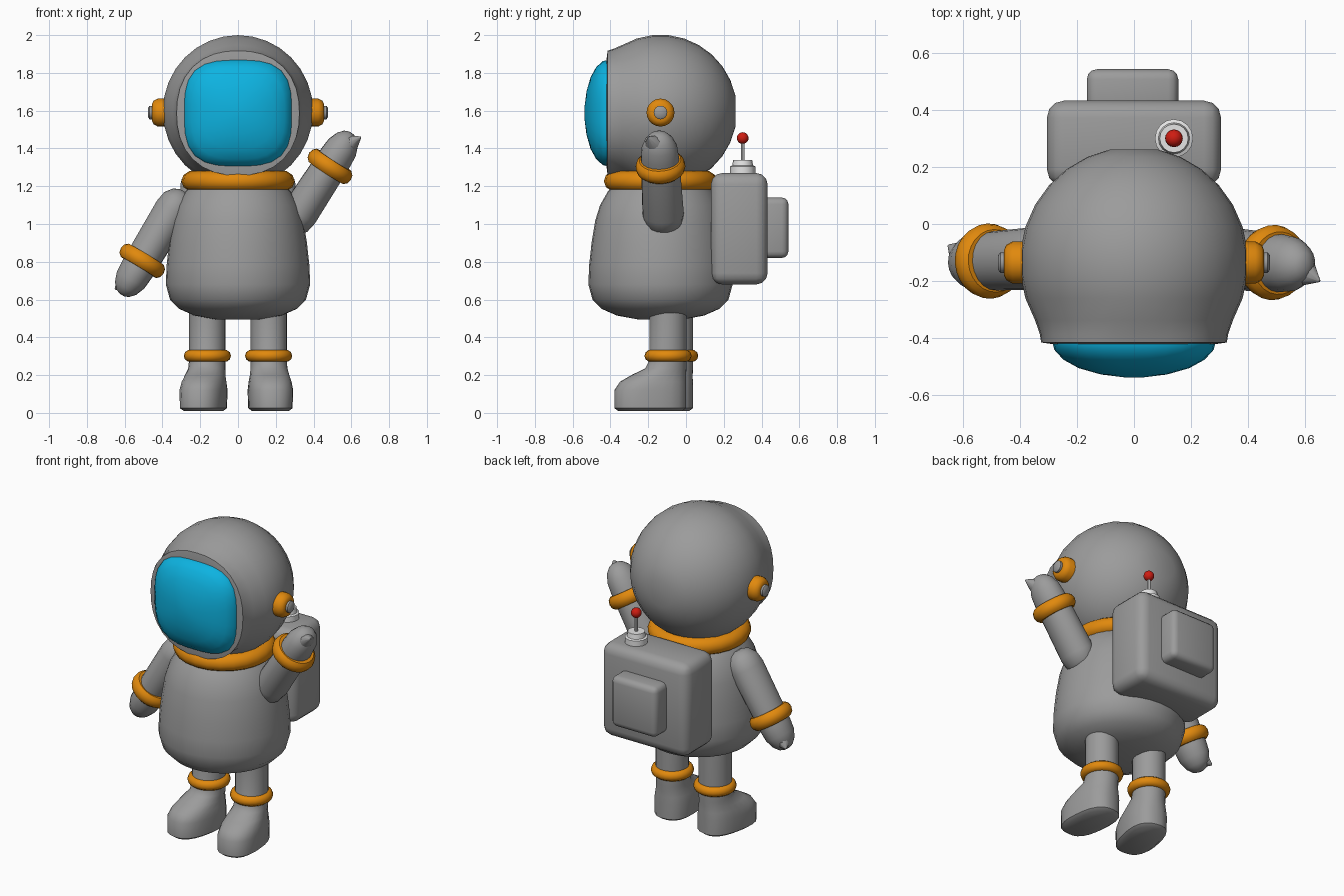
import bpy, bmesh
from math import pi, sin, cos, radians
from mathutils import Vector, Matrix

cube = bpy.data.objects.get("Cube")
if cube:
    bpy.data.objects.remove(cube)


def material(name, rgb):
    m = bpy.data.materials.new(name)
    m.use_nodes = True
    m.diffuse_color = (*rgb, 1)
    m.node_tree.nodes["Principled BSDF"].inputs["Base Color"].default_value = (*rgb, 1)
    return m


GREY = material("suit grey", (0.33, 0.33, 0.33))
ORANGE = material("trim orange", (0.75, 0.25, 0.004))
BLUE = material("visor blue", (0.004, 0.45, 0.75))
WHITE = material("antenna white", (0.78, 0.78, 0.78))
RED = material("antenna red", (0.62, 0.012, 0.006))
DEPTH = -0.135          # y of the head and body axis
ALONG_FRONT = Matrix.Rotation(pi / 2, 4, 'X')    # local z points to -y


def finish(bm, name, mat, matrix=Matrix(), angle=40):
    bmesh.ops.recalc_face_normals(bm, faces=bm.faces)
    mesh = bpy.data.meshes.new(name)
    bm.to_mesh(mesh)
    bm.free()
    mesh.transform(matrix)
    mesh.materials.append(mat)
    ob = bpy.data.objects.new(name, mesh)
    bpy.context.collection.objects.link(ob)
    bpy.ops.object.select_all(action='DESELECT')
    ob.select_set(True)
    bpy.context.view_layer.objects.active = ob
    bpy.ops.object.shade_smooth_by_angle(angle=radians(angle))
    return ob


def loft(name, rings, mat, matrix=Matrix(), sides=24):
    """Skin rings of (height, half width, half depth, depth shift, squareness)."""
    bm = bmesh.new()
    loops = []
    for h, rx, ry, shift, power in rings:
        loop = []
        for i in range(sides):
            c, s = cos(2 * pi * i / sides), sin(2 * pi * i / sides)
            k = (abs(c) ** power + abs(s) ** power) ** (-1 / power)
            loop.append(bm.verts.new((rx * k * c, shift + ry * k * s, h)))
        loops.append(loop)
    for a, b in zip(loops, loops[1:]):
        for i in range(sides):
            j = (i + 1) % sides
            bm.faces.new((a[i], a[j], b[j], b[i]))
    bm.faces.new(loops[0])
    bm.faces.new(loops[-1])
    return finish(bm, name, mat, matrix)


def ring(name, major, tube, half_height, mat, matrix):
    """Band with an oval cross-section around local z."""
    bm = bmesh.new()
    n, m = 24, 10
    grid = [[bm.verts.new(((major + tube * cos(q)) * cos(p),
                           (major + tube * cos(q)) * sin(p), half_height * sin(q)))
             for q in (2 * pi * j / m for j in range(m))]
            for p in (2 * pi * i / n for i in range(n))]
    for i in range(n):
        for j in range(m):
            a, b, k = grid[i], grid[(i + 1) % n], (j + 1) % m
            bm.faces.new((a[j], b[j], b[k], a[k]))
    return finish(bm, name, mat, matrix)


def box(name, size, center, bevel, mat):
    bm = bmesh.new()
    bmesh.ops.create_cube(bm, size=1)
    bmesh.ops.scale(bm, vec=size, verts=bm.verts)
    bmesh.ops.bevel(bm, geom=bm.edges[:], offset=bevel, segments=3,
                    profile=0.5, affect='EDGES')
    return finish(bm, name, mat, Matrix.Translation(center))


def ball(name, radius, center, mat):
    bm = bmesh.new()
    bmesh.ops.create_uvsphere(bm, u_segments=16, v_segments=10, radius=radius)
    return finish(bm, name, mat, Matrix.Translation(center))


# Pear-shaped body
loft("body", [(z, r, r, 0, 2) for z, r in (
    (0.495, 0.12), (0.515, 0.23), (0.55, 0.31), (0.60, 0.36), (0.68, 0.382),
    (0.78, 0.378), (0.90, 0.365), (1.02, 0.345), (1.10, 0.32), (1.17, 0.28),
    (1.24, 0.22))], GREY, Matrix.Translation((0, DEPTH, 0)), 32)

# Helmet: a ball that runs forward into a flat rim
rings = []
for i in range(1, 11):
    a = radians(12 * i)
    rings.append((-0.405 * cos(a), 0.4 * sin(a), 0.405 * sin(a), 0, 2))
rings += [(0.25, 0.33, 0.335, -0.005, 2.2), (0.28, 0.325, 0.33, -0.01, 2.3),
          (0.285, 0.29, 0.29, -0.01, 2.6)]
loft("helmet", rings, GREY,
     Matrix.Translation((0, DEPTH, 1.597)) @ ALONG_FRONT, 32)

# Domed, rounded-square visor
loft("visor", [(h, 0.288 * s, 0.284 * s, 0, p) for h, s, p in (
    (0.37, 0.97, 3.2), (0.405, 1.0, 3.2), (0.44, 0.97, 3.1), (0.475, 0.86, 2.8),
    (0.505, 0.67, 2.5), (0.527, 0.4, 2.2), (0.537, 0.12, 2))], BLUE,
    Matrix.Translation((0, 0, 1.587)) @ ALONG_FRONT, 32)

ring("collar", 0.24, 0.06, 0.055, ORANGE, Matrix.Translation((0, DEPTH, 1.227)))

for side, label in ((1, "left"), (-1, "right")):
    # Ear caps
    ear = Matrix.Translation((0, DEPTH, 1.59)) @ Matrix.Rotation(side * pi / 2, 4, 'Y')
    loft(label + "_ear_cap", [(h, r, r, 0, 2) for h, r in (
        (0.36, 0.074), (0.425, 0.074), (0.447, 0.062), (0.455, 0.045))], ORANGE, ear, 20)
    loft(label + "_ear_stud", [(h, r, r, 0, 2) for h, r in (
        (0.44, 0.036), (0.468, 0.036), (0.476, 0.025))], GREY, ear, 16)

    # Leg and boot in one piece, the right one turned out and set back
    y = -0.095 if side > 0 else -0.06
    turn = Matrix.Rotation(radians(5 if side > 0 else -12), 4, 'Z')
    leg = Matrix.Translation((side * 0.163, y, 0)) @ turn
    loft(label + "_leg", [
        (0.01, 0.095, 0.17, -0.095, 2.6), (0.025, 0.115, 0.19, -0.095, 2.6),
        (0.12, 0.118, 0.19, -0.095, 2.6), (0.165, 0.112, 0.175, -0.08, 2.4),
        (0.20, 0.104, 0.145, -0.05, 2.2), (0.235, 0.098, 0.11, -0.012, 2),
        (0.28, 0.096, 0.098, 0, 2), (0.56, 0.096, 0.098, 0, 2)], GREY, leg)
    ring(label + "_ankle_band", 0.093, 0.032, 0.032, ORANGE,
         Matrix.Translation((side * 0.162, y, 0.302)))


def arm(label, start, wrist, thumb):
    start, wrist, thumb = Vector(start), Vector(wrist), Vector(thumb)
    along = wrist - start
    w = along.length
    turn = along.to_track_quat('Z', 'Y').to_matrix().to_4x4()
    frame = Matrix.Translation(start) @ turn
    # Sleeve and mitten
    loft(label + "_arm", [(h, r * 1.12, r, 0, 2) for h, r in (
        (-0.095, 0.025), (-0.08, 0.058), (-0.04, 0.088), (0.02, 0.098),
        (w, 0.092), (w + 0.06, 0.09), (w + 0.12, 0.085), (w + 0.17, 0.066),
        (w + 0.2, 0.04), (w + 0.21, 0.015))], GREY, frame, 20)
    ring(label + "_wrist_band", 0.1, 0.032, 0.042, ORANGE,
         Matrix.Translation(wrist) @ turn)
    # Pointed thumb
    root = wrist + along.normalized() * 0.11
    point = thumb - root
    loft(label + "_thumb", [(0, 0.065, 0.065, 0, 2),
                            (point.length * 0.6, 0.045, 0.04, 0, 2),
                            (point.length, 0.004, 0.004, 0, 2)], GREY,
         Matrix.Translation(root) @ point.to_track_quat('Z', 'Y').to_matrix().to_4x4(), 10)


arm("left", (0.315, -0.12, 1.04), (0.487, -0.135, 1.305), (0.65, -0.2, 1.46))
arm("right", (-0.335, -0.12, 1.09), (-0.507, -0.13, 0.805), (-0.65, -0.075, 0.655))

# Backpack with rear pouch
box("backpack", (0.61, 0.3, 0.59), (0, 0.282, 0.975), 0.06, GREY)
box("backpack_pouch", (0.32, 0.17, 0.32), (-0.005, 0.457, 0.98), 0.035, GREY)

# Antenna
mast = Matrix.Translation((0.14, 0.3, 0))
loft("antenna_base", [(z, r, r, 0, 2) for z, r in (
    (1.24, 0.067), (1.305, 0.067), (1.31, 0.055), (1.34, 0.05))], WHITE, mast, 16)
loft("antenna_rod", [(z, 0.01, 0.01, 0, 2) for z in (1.32, 1.45)], WHITE, mast, 8)
ball("antenna_tip", 0.031, (0.14, 0.3, 1.455), RED)
